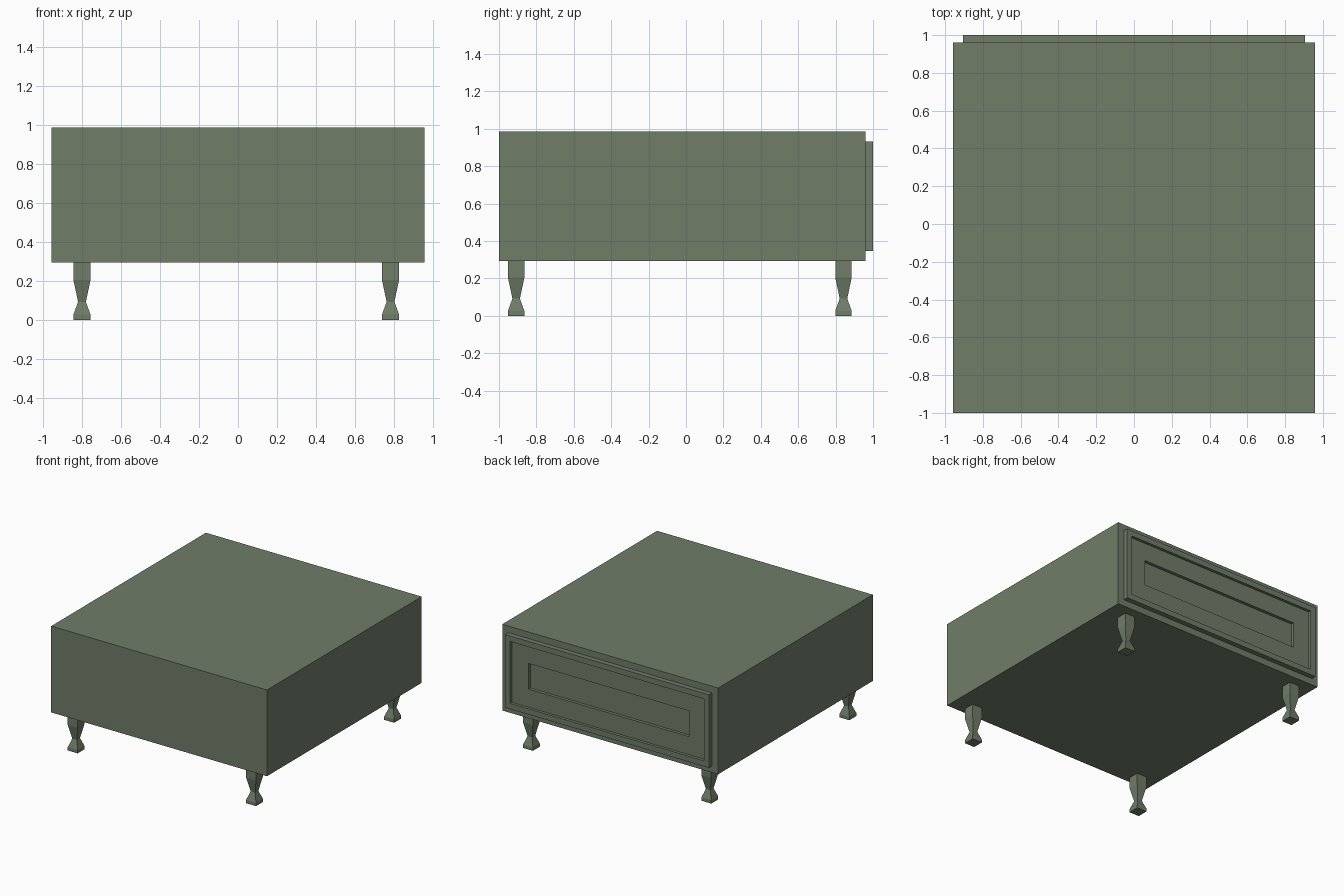
import bpy
import bmesh
from mathutils import Vector

default = bpy.data.objects.get("Cube")
if default:
    bpy.data.objects.remove(default, do_unlink=True)

# Painted wood
paint = bpy.data.materials.new("sage green paint")
paint.use_nodes = True
colour = (0.16, 0.205, 0.14, 1)
paint.diffuse_color = colour
paint.node_tree.nodes["Principled BSDF"].inputs["Base Color"].default_value = colour


def add_object(name, bm):
    bmesh.ops.recalc_face_normals(bm, faces=bm.faces)
    mesh = bpy.data.meshes.new(name)
    bm.to_mesh(mesh)
    bm.free()
    mesh.materials.append(paint)
    obj = bpy.data.objects.new(name, mesh)
    bpy.context.collection.objects.link(obj)
    return obj


def box(low, high):
    low, high = Vector(low), Vector(high)
    bm = bmesh.new()
    bmesh.ops.create_cube(bm, size=1)
    bmesh.ops.scale(bm, vec=high - low, verts=bm.verts)
    bmesh.ops.translate(bm, vec=(low + high) / 2, verts=bm.verts)
    return bm


def sink_back(bm, steps):
    """Inset the back face by each margin and push it in by each depth."""
    face = max(bm.faces, key=lambda f: f.calc_center_median().y)
    for margin, depth in steps:
        bmesh.ops.inset_region(bm, faces=[face], thickness=margin, use_even_offset=True)
        face = bmesh.ops.extrude_discrete_faces(bm, faces=[face])["faces"][0]
        bmesh.ops.translate(bm, vec=(0, -depth, 0), verts=face.verts)


# Cabinet body with a shallow drawer opening
body = box((-0.957, -1, 0.293), (0.957, 0.96, 0.985))
sink_back(body, [(0.053, 0.08)])
add_object("cabinet_body", body)

# Drawer front with a stepped recessed panel
drawer = box((-0.904, 0.88, 0.346), (0.904, 1, 0.932))
sink_back(drawer, [(0.045, 0.023), (0.145, 0.025)])
add_object("drawer_front", drawer)

# Square turned-style legs: (half width, height)
LEG_PROFILE = [(0.044, 0), (0.044, 0.026), (0.02, 0.092), (0.044, 0.205), (0.044, 0.295)]


def add_leg(name, x, y):
    bm = bmesh.new()
    rings = []
    for half, z in LEG_PROFILE:
        corners = [(-1, -1), (1, -1), (1, 1), (-1, 1)]
        rings.append([bm.verts.new((x + half * a, y + half * b, z)) for a, b in corners])
    for lower, upper in zip(rings, rings[1:]):
        for i in range(4):
            j = (i + 1) % 4
            bm.faces.new((lower[i], lower[j], upper[j], upper[i]))
    bm.faces.new(rings[0])
    bm.faces.new(rings[-1])
    add_object(name, bm)


for end, y in (("front", -0.908), ("back", 0.842)):
    for side, x in (("right", -0.8), ("left", 0.782)):
        add_leg(f"{end}_{side}_leg", x, y)
